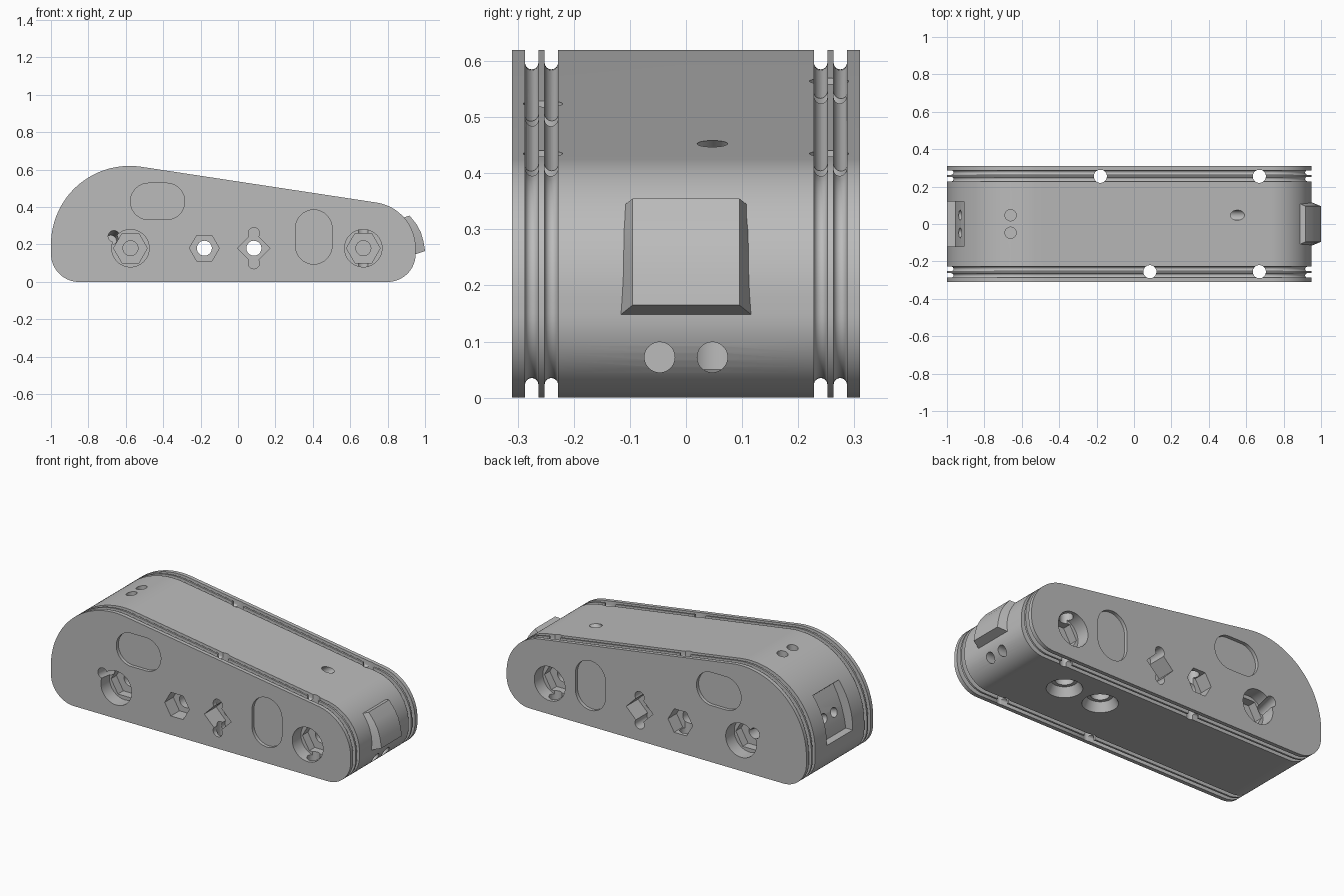
import bpy, bmesh
from math import sin, cos, pi, radians
from mathutils import Vector

if "Cube" in bpy.data.objects:
    bpy.data.objects.remove(bpy.data.objects["Cube"])

grey = bpy.data.materials.new("plain_grey")
grey.use_nodes = True
grey.diffuse_color = (0.5, 0.5, 0.5, 1)
grey.node_tree.nodes["Principled BSDF"].inputs["Base Color"].default_value = (0.5, 0.5, 0.5, 1)


def loft(name, rings):
    """Closed skin through rings of equal length, capped at both ends."""
    bm = bmesh.new()
    loops = [[bm.verts.new(p) for p in ring] for ring in rings]
    for a, b in zip(loops, loops[1:]):
        for i in range(len(a)):
            j = (i + 1) % len(a)
            bm.faces.new((a[i], a[j], b[j], b[i]))
    bm.faces.new(loops[0])
    bm.faces.new(loops[-1])
    bmesh.ops.remove_doubles(bm, verts=bm.verts, dist=0.0001)
    bmesh.ops.recalc_face_normals(bm, faces=bm.faces)
    mesh = bpy.data.meshes.new(name)
    bm.to_mesh(mesh)
    bm.free()
    mesh.materials.append(grey)
    obj = bpy.data.objects.new(name, mesh)
    bpy.context.collection.objects.link(obj)
    return obj


def circle(cx, cz, r, n=48):
    return [(cx + r * cos(2 * pi * i / n), cz + r * sin(2 * pi * i / n)) for i in range(n)]


def capsule(cx, cz, width, height):
    """Outline of a rounded slot."""
    r = min(width, height) / 2
    pts = []
    for i in range(64):
        a = 2 * pi * (i + 0.5) / 64
        sx, sz = (1 if cos(a) > 0 else -1), (1 if sin(a) > 0 else -1)
        pts.append((cx + sx * (width / 2 - r) + r * cos(a), cz + sz * (height / 2 - r) + r * sin(a)))
    return pts


cutters = []


def cut_prism(outline, y0, y1):
    cutters.append(loft("cutter", [[(x, y, z) for x, z in outline] for y in (y0, y1)]))


def cut_rod(start, end, r0, r1=None):
    start, end = Vector(start), Vector(end)
    turn = (end - start).to_track_quat("Z", "Y")
    rings = []
    for p, r in ((start, r0), (end, r0 if r1 is None else r1)):
        rings.append([p + turn @ Vector((x, z, 0)) for x, z in circle(0, 0, r)])
    cutters.append(loft("cutter", rings))


# Body: tapering rounded profile, inset along y to form the two belt grooves per side
ARCS = [(-0.85, 0.15, 0.15, 180, 270, 16), (0.80, 0.15, 0.15, 270, 360, 16),
        (0.703, 0.18, 0.247, 0, 81.3, 24), (-0.58, 0.20, 0.42, 81.3, 180, 32)]


def profile(y, inset):
    ring = []
    for cx, cz, r, a0, a1, n in ARCS:
        for i in range(n + 1):
            a = radians(a0 + (a1 - a0) * i / n)
            ring.append((cx + (r - inset) * cos(a), y, cz + (r - inset) * sin(a)))
    return ring


steps = [(0.31, 0)]
for centre in (0.275, 0.24):
    steps.append((centre + 0.012, 0))
    for i in range(9):
        a = pi * i / 8
        steps.append((centre + 0.012 * cos(a), 0.023 + 0.012 * sin(a)))
    steps.append((centre - 0.012, 0))
steps = [(-y, d) for y, d in steps] + steps[::-1]
body = loft("body", [profile(y, d) for y, d in steps])

# Side face pockets, the same on both sides
for s in (-1, 1):
    face = s * 0.35

    def depth(d):
        return s * (0.31 - d)

    cut_prism(capsule(-0.43, 0.43, 0.29, 0.195), face, depth(0.02))
    cut_prism(capsule(0.405, 0.24, 0.195, 0.29), face, depth(0.02))
    for x in (-0.575, 0.67):
        cut_prism(circle(x, 0.18, 0.1), face, depth(0.08))
        cut_prism(circle(x, 0.18, 0.09, 6), face, depth(0.13))
        cut_prism(circle(x, 0.18, 0.04), face, depth(0.22))
    cut_rod((-0.66, face, 0.25), (-0.68, depth(0.16), 0.22), 0.03)
    cut_prism(circle(-0.18, 0.18, 0.08, 6), face, depth(0.08))
    cut_prism(circle(0.085, 0.18, 0.087, 4), face, depth(0.11))
    for z in (0.10, 0.26):
        cut_prism(circle(0.085, z, 0.03, 32), face, depth(0.11))

# Axle holes right through the body
for x in (-0.18, 0.085):
    cut_prism(circle(x, 0.18, 0.04), -0.4, 0.4)

# Vertical holes through the groove ridges
for x, y in ((-0.18, 0.255), (0.67, 0.255), (0.085, -0.255), (0.67, -0.255)):
    cut_rod((x, y, -0.1), (x, y, 0.7), 0.035)

# Socket in the left-hand end, with cord holes
cut_prism([(-1.1, 0.19), (-0.955, 0.19), (-0.945, 0.25), (-0.925, 0.32),
           (-0.90, 0.38), (-0.873, 0.43), (-0.99, 0.53), (-1.1, 0.53)], -0.12, 0.12)
for y in (-0.047, 0.047):
    cut_rod((-1.0, y, 0.32), (-0.75, y, 0.26), 0.027)
    cut_rod((-0.66, y, 0.7), (-0.66, y, 0.3), 0.03)
    cut_rod((1.0, y, 0.072), (0.55, y, 0.072), 0.027)

# Slanted hole in the roof
cut_rod((0.67, 0.047, 0.54), (0.35, 0.047, 0.3), 0.027)

# Flared recesses underneath
for x in (0.51, 0.27):
    cut_rod((x, 0.05, -0.02), (x, 0.05, 0.05), 0.105, 0.07)
    cut_rod((x, 0.05, -0.02), (x, 0.05, 0.13), 0.05)

bpy.context.view_layer.objects.active = body
for cutter in cutters:
    cutter.hide_render = True
    mod = body.modifiers.new("cut", "BOOLEAN")
    mod.operation = "DIFFERENCE"
    mod.solver = "EXACT"
    mod.object = cutter
    bpy.ops.object.modifier_apply(modifier=mod.name)
for cutter in cutters:
    bpy.data.objects.remove(cutter)

# Chamfered plug on the right-hand end
rows = [((0.94, 0.145), (1.0, 0.165)), ((0.93, 0.20), (0.992, 0.215)), ((0.918, 0.25), (0.978, 0.265)),
        ((0.90, 0.29), (0.955, 0.307)), ((0.86, 0.335), (0.917, 0.355))]
plug = loft("end_plug", [[(xi, -0.12, zi), (xo, -0.095, zo), (xo, 0.095, zo), (xi, 0.12, zi)]
                         for (xi, zi), (xo, zo) in rows])

# Smooth the curved walls, keep the edges crisp
bpy.context.view_layer.update()
bpy.ops.object.select_all(action="DESELECT")
for obj in (body, plug):
    obj.select_set(True)
bpy.context.view_layer.objects.active = body
bpy.ops.object.shade_smooth_by_angle(angle=radians(28))
